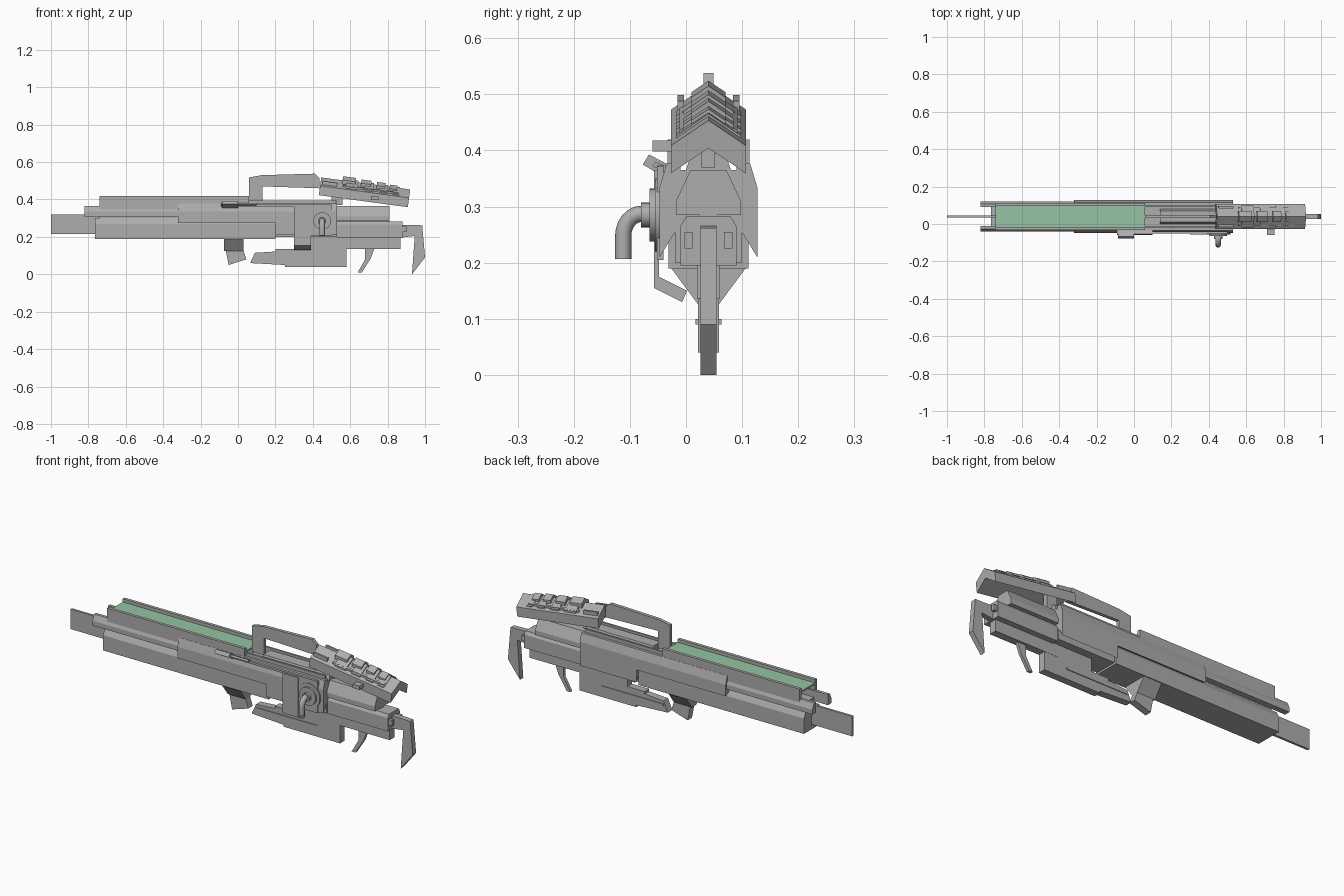
import bpy, bmesh, math
from mathutils import Vector, Matrix

if "Cube" in bpy.data.objects:
    bpy.data.objects.remove(bpy.data.objects["Cube"])

C = 0.04  # y of the symmetry plane


def mat(name, rgb):
    m = bpy.data.materials.new(name)
    m.diffuse_color = (*rgb, 1)
    m.use_nodes = True
    m.node_tree.nodes["Principled BSDF"].inputs["Base Color"].default_value = m.diffuse_color
    return m


GREY = mat("gunmetal_grey", (0.42, 0.42, 0.42))
GREEN = mat("pale_green", (0.30, 0.55, 0.36))


def prism(name, pts, a, b, axis="y", material=GREY, matrix=None):
    """Extrude a profile: (x,z) along y, or (y,z) along x; y is relative to C."""
    bm = bmesh.new()

    def co(p, t):
        return (p[0], C + t, p[1]) if axis == "y" else (t, C + p[0], p[1])
    lo = [bm.verts.new(co(p, a)) for p in pts]
    hi = [bm.verts.new(co(p, b)) for p in pts]
    bm.faces.new(lo)
    bm.faces.new(hi[::-1])
    n = len(pts)
    for i in range(n):
        j = (i + 1) % n
        bm.faces.new((lo[j], lo[i], hi[i], hi[j]))
    bmesh.ops.recalc_face_normals(bm, faces=bm.faces)
    me = bpy.data.meshes.new(name)
    bm.to_mesh(me)
    bm.free()
    me.materials.append(material)
    ob = bpy.data.objects.new(name, me)
    bpy.context.collection.objects.link(ob)
    if matrix:
        ob.matrix_world = matrix
    return ob


def box(name, x, y, z, material=GREY, matrix=None):
    return prism(name, [(x[0], z[0]), (x[1], z[0]), (x[1], z[1]), (x[0], z[1])],
                 y[0], y[1], "y", material, matrix)


def sym(name, half, a, b, matrix=None):
    """Closed section from its right half, mirrored about the centre plane."""
    return prism(name, half + [(-y, z) for y, z in reversed(half)], a, b, "x", GREY, matrix)


def pair(name, pts, a, b, matrix=None):
    """Same section on both sides of the body."""
    for s, side in ((1, "back"), (-1, "front")):
        prism(f"{name}_{side}", [(s * y, z) for y, z in pts], a, b, "x", GREY, matrix)


# barrel blade and lower fore-body
box("barrel_blade", (-1.0, -0.6), (-0.006, 0.006), (0.215, 0.32))
sym("lower_body", [(0.071, 0.19), (0.071, 0.27), (0.055, 0.30)], -0.765, 0.2)
box("inner_core", (-0.74, 0.06), (-0.05, 0.05), (0.295, 0.33))

# upper channel with green floor
pair("channel_wall", [(0.057, 0.33), (0.073, 0.33), (0.073, 0.42), (0.057, 0.42)], -0.74, 0.06)
box("channel_floor", (-0.74, 0.06), (-0.058, 0.058), (0.395, 0.403), GREEN)

# side rails, widening toward the receiver
pair("side_rail", [(0.05, 0.31), (0.08, 0.31), (0.08, 0.335), (0.066, 0.365), (0.05, 0.365)], -0.82, -0.3)
pair("wide_rail", [(0.05, 0.295), (0.087, 0.275), (0.087, 0.335), (0.074, 0.378), (0.05, 0.378)], -0.32, 0.2)
pair("receiver_wing", [(0.05, 0.27), (0.087, 0.21), (0.087, 0.335), (0.074, 0.378), (0.05, 0.378)], 0.2, 0.53)

# receiver
box("receiver", (0.05, 0.53), (-0.06, 0.06), (0.2, 0.365))
sym("receiver_top", [(0.042, 0.36), (0.03, 0.395)], 0.14, 0.53)
pair("receiver_top_strip", [(0.05, 0.36), (0.06, 0.36), (0.06, 0.395), (0.05, 0.395)], 0.06, 0.52)

# foregrip
sym("grip_collar", [(0.07, 0.195), (0.018, 0.125)], -0.075, 0.03)
prism("foregrip", [(-0.07, 0.15), (0.022, 0.15), (0.045, 0.08), (-0.05, 0.05)], -0.018, 0.018)

# lower magazine block
prism("lower_block", [(0.065, 0.06), (0.09, 0.115), (0.2, 0.122), (0.2, 0.135), (0.3, 0.135),
                      (0.3, 0.21), (0.58, 0.21), (0.58, 0.04), (0.25, 0.04), (0.25, 0.05)], -0.019, 0.019)
box("block_ridge", (0.09, 0.45), (-0.023, 0.023), (0.09, 0.1))

# stock
sym("stock_body", [(0.05, 0.195), (0.05, 0.265), (0.04, 0.282)], 0.53, 0.88)
box("stock_keel", (0.5, 0.87), (-0.02, 0.02), (0.135, 0.2))
sym("stock_upper", [(0.058, 0.285), (0.058, 0.31), (0.032, 0.365)], 0.53, 0.81)
sym("stock_spine", [(0.016, 0.28), (0.016, 0.365)], 0.53, 0.81)
pair("stock_end_stub", [(0.028, 0.225), (0.043, 0.225), (0.043, 0.255), (0.028, 0.255)], 0.87, 0.9)
prism("butt_hook", [(0.86, 0.275), (0.88, 0.265), (0.985, 0.262), (1.0, 0.09), (0.93, 0.0),
                    (0.945, 0.205), (0.86, 0.195)], -0.014, 0.014)
prism("trigger", [(0.68, 0.14), (0.73, 0.14), (0.71, 0.085), (0.662, 0.01), (0.64, 0.01), (0.68, 0.08)],
      -0.008, 0.008)

# carry handle
prism("carry_handle", [(0.06, 0.38), (0.06, 0.518), (0.125, 0.53), (0.41, 0.538), (0.435, 0.515),
                       (0.435, 0.46), (0.13, 0.47), (0.13, 0.38)], -0.009, 0.009)

# tilted chevron sight cover with ribs; local x runs along the cover
T = Matrix.Translation((0.445, 0, 0.518)) @ Matrix.Rotation(math.radians(7.7), 4, "Y")


def chevron(name, a, b, w, lift, thick):
    d = -w * 0.68 + lift
    sym(name, [(0, lift - thick), (w, d - thick), (w, d), (0, lift)][1:3], a, b, T) if thick < 0 else \
        prism(name, [(-w, d - thick), (0, lift - thick), (w, d - thick), (w, d), (0, lift), (-w, d)],
              a, b, "x", GREY, T)


chevron("sight_cover", 0, 0.48, 0.067, 0, 0.05)
for i, (a, b, h) in enumerate([(0.115, 0.185, 0.022), (0.215, 0.27, 0.018), (0.3, 0.345, 0.016), (0.37, 0.41, 0.011)]):
    chevron(f"cover_rib_{i}", a, b, 0.03, h, 0.03)
    chevron(f"cover_rib_step_{i}", a + 0.02, b + 0.015, 0.058, h * 0.4, 0.02)
pair("cover_post", [(0.044, -0.04), (0.055, -0.04), (0.055, -0.018), (0.044, -0.018)], 0.01, 0.09, T)
pair("cover_side_strip", [(0.044, -0.04), (0.052, -0.045), (0.052, -0.026), (0.044, -0.022)], 0.12, 0.42, T)
box("cover_knob", (0.71, 0.75), (-0.1, -0.06), (0.398, 0.418))
box("cover_mount", (0.5, 0.56), (-0.012, 0.012), (0.37, 0.46))

# bent side lever plate
prism("side_lever_plate", [(-0.097, 0.365), (-0.097, 0.155), (-0.047, 0.13), (-0.038, 0.15),
                           (-0.088, 0.175), (-0.088, 0.365)], 0.3, 0.39, "x")
box("hub_backplate", (0.39, 0.5), (-0.092, -0.08), (0.205, 0.372))


# round hub on the front side
def disc(name, y0, y1, r):
    bpy.ops.mesh.primitive_cylinder_add(vertices=24, radius=r, depth=abs(y1 - y0),
                                        location=(0.45, (y0 + y1) / 2, 0.285), rotation=(math.pi / 2, 0, 0))
    o = bpy.context.object
    o.name = name
    o.data.materials.append(GREY)
    bpy.ops.object.shade_smooth_by_angle()


disc("hub_flange", -0.045, -0.055, 0.065)
disc("hub_drum", -0.055, -0.065, 0.047)
disc("hub_neck", -0.065, -0.08, 0.022)

# curved pipe handle: ring sweep round a quarter arc, then straight down, open at the end
path = [(-0.07, 0.287)] + [(-0.08 - 0.032 * math.sin(t), 0.247 + 0.04 * math.cos(t))
                           for t in [math.pi / 2 * k / 6 for k in range(7)]] + [(-0.112, 0.207)]
bm = bmesh.new()
rings = []
N = 16
for k, p in enumerate(path):
    q0, q1 = path[max(k - 1, 0)], path[min(k + 1, len(path) - 1)]
    d = Vector((0, q1[0] - q0[0], q1[1] - q0[1])).normalized()
    n = Vector((0, -d.z, d.y))
    rings.append([(Vector((0.45, *p)), n, 0.0145)])
rings += [[(Vector((0.45, *path[-1])), Vector((0, 1, 0)), 0.011)],
          [(Vector((0.45, path[-1][0], 0.225)), Vector((0, 1, 0)), 0.011)]]
rv = [[bm.verts.new(c + r * (n * math.cos(2 * math.pi * i / N) + Vector((1, 0, 0)) * math.sin(2 * math.pi * i / N)))
       for i in range(N)] for ((c, n, r),) in rings]
for A, B in zip(rv, rv[1:]):
    for i in range(N):
        bm.faces.new((A[i], A[(i + 1) % N], B[(i + 1) % N], B[i]))
bm.faces.new(rv[-1])
bmesh.ops.recalc_face_normals(bm, faces=bm.faces)
me = bpy.data.meshes.new("hub_pipe")
bm.to_mesh(me)
bm.free()
me.materials.append(GREY)
pipe = bpy.data.objects.new("hub_pipe", me)
bpy.context.collection.objects.link(pipe)
bpy.context.view_layer.objects.active = pipe
pipe.select_set(True)
bpy.ops.object.shade_smooth_by_angle()

# bolt: tilted block riding on a long thin rod
prism("bolt_block", [(-0.117, 0.375), (-0.106, 0.393), (-0.072, 0.375), (-0.083, 0.355)], -0.085, 0.0, "x")
prism("bolt_slide", [(-0.1, 0.372), (-0.094, 0.38), (-0.07, 0.37), (-0.074, 0.36)], -0.09, 0.1, "x")
box("bolt_rod", (-0.02, 0.49), (-0.092, -0.08), (0.362, 0.373))
